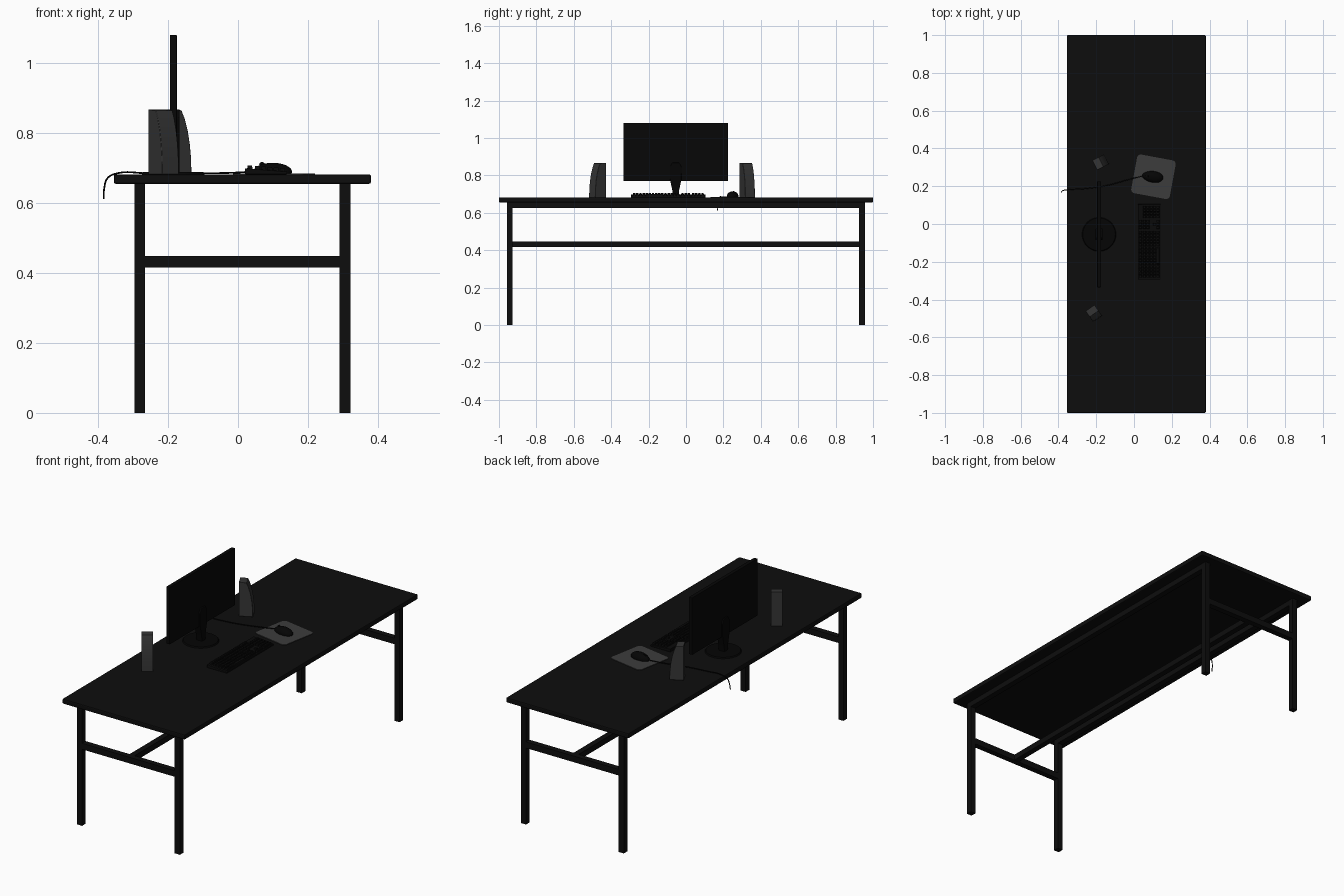
import bpy, bmesh
from math import radians
from mathutils import Matrix, Vector

if "Cube" in bpy.data.objects:
    bpy.data.objects.remove(bpy.data.objects["Cube"], do_unlink=True)


def material(name, value):
    m = bpy.data.materials.new(name)
    m.use_nodes = True
    color = (value, value, value, 1)
    m.diffuse_color = color
    m.node_tree.nodes["Principled BSDF"].inputs["Base Color"].default_value = color
    return m


desk_black = material("desk black", 0.004)
screen_black = material("screen black", 0.002)
device_black = material("device black", 0.0015)
key_black = material("key black", 0.003)
speaker_grey = material("speaker grey", 0.035)
pad_grey = material("pad grey", 0.045)


def finish(name, bm, mat, loc=(0, 0, 0), turn=0, bevel=0, smooth=False):
    bmesh.ops.recalc_face_normals(bm, faces=bm.faces)
    me = bpy.data.meshes.new(name)
    bm.to_mesh(me)
    bm.free()
    me.materials.append(mat)
    ob = bpy.data.objects.new(name, me)
    bpy.context.collection.objects.link(ob)
    ob.location = loc
    ob.rotation_euler.z = radians(turn)
    if bevel:
        mod = ob.modifiers.new("Bevel", "BEVEL")
        mod.width = bevel
        mod.segments = 2
    if smooth:
        bpy.ops.object.select_all(action="DESELECT")
        ob.select_set(True)
        bpy.context.view_layer.objects.active = ob
        bpy.ops.object.shade_smooth_by_angle(angle=radians(35))
    return ob


def add_box(bm, lo, hi, taper=1):
    lo, hi = Vector(lo), Vector(hi)
    mat = Matrix.Translation((lo + hi) / 2) @ Matrix.Diagonal((*(hi - lo), 1))
    verts = bmesh.ops.create_cube(bm, size=1)["verts"]
    for v in verts:
        if v.co.z > 0:
            v.co.x *= taper
            v.co.y *= taper
        v.co = mat @ v.co


def box(name, lo, hi, mat, bevel=0):
    bm = bmesh.new()
    add_box(bm, lo, hi)
    return finish(name, bm, mat, bevel=bevel)


def prism(name, profile, width, mat, loc, turn=0, bevel=0, smooth=False):
    # Profile in the local XZ plane, extruded along local Y
    bm = bmesh.new()
    face = bm.faces.new([bm.verts.new((x, -width / 2, z)) for x, z in profile])
    out = bmesh.ops.extrude_face_region(bm, geom=[face])["geom"]
    bmesh.ops.translate(bm, vec=(0, width, 0),
                        verts=[g for g in out if isinstance(g, bmesh.types.BMVert)])
    return finish(name, bm, mat, loc, turn, bevel, smooth)


# Desk: top, legs, long rails and stretchers
TOP = 0.682
box("desk_top", (-0.355, -1, 0.655), (0.38, 1, TOP), desk_black, 0.005)
for side, x in (("right", -0.281), ("left", 0.306)):
    for end, y in (("front", -0.942), ("back", 0.941)):
        box(f"{end}_{side}_leg", (x - 0.0155, y - 0.0155, 0),
            (x + 0.0155, y + 0.0155, 0.656), desk_black)
    box(f"{side}_top_rail", (x - 0.0155, -0.927, 0.625),
        (x + 0.0155, 0.926, 0.656), desk_black)
for end, y in (("front", -0.942), ("back", 0.941)):
    box(f"{end}_stretcher", (-0.266, y - 0.0155, 0.415),
        (0.291, y + 0.0155, 0.448), desk_black)
box("long_stretcher", (-0.003, -0.927, 0.416), (0.028, 0.926, 0.447), desk_black)

# Monitor: panel, neck and round foot
MX, MY = -0.185, -0.055
box("monitor_panel", (MX - 0.01, MY - 0.28, 0.77), (MX + 0.01, MY + 0.28, 1.08),
    screen_black, 0.002)
neck = [(-0.014, TOP), (0.014, TOP), (0.018, 0.72), (0.03, 0.775), (0.031, 0.845),
        (0.018, 0.868), (-0.018, 0.868), (-0.031, 0.845), (-0.03, 0.775), (-0.018, 0.72)]
prism("monitor_neck", neck, 0.036, device_black, (MX, MY, 0), 90, 0.003)
bm = bmesh.new()
bmesh.ops.create_cone(bm, cap_ends=True, segments=48, radius1=0.09, radius2=0.086, depth=0.006)
finish("monitor_foot", bm, device_black, (MX, MY, TOP + 0.003), smooth=True)

# Speakers with a front that curves backward toward the top
shell = [(-0.035, 0), (0.035, 0), (0.034, 0.045), (0.03, 0.085), (0.023, 0.125),
         (0.013, 0.16), (0.003, 0.183), (-0.035, 0.185)]
for name, x, y, turn in (("right", -0.213, -0.473, -55), ("left", -0.177, 0.327, 27)):
    prism(f"{name}_speaker", shell, 0.058, speaker_grey, (x, y, TOP), turn, 0.0015, True)

# Keyboard: wedge body and rows of tapered keys
KY = -0.095
body = [(0.02, TOP), (0.14, TOP), (0.14, 0.69), (0.02, 0.699)]
prism("keyboard_body", body, 0.4, key_black, (0, KY, 0), 0, 0.002)
bm = bmesh.new()
blocks = [(-0.285, 15), (-0.027, 3), (0.03, 4)]
pitch, gap = 0.0167, 0.0012
for row in range(6):
    x = 0.026 + row * 0.0178 + (0.004 if row else 0)
    z = 0.6975 - row * 0.0013
    for block, (start, count) in enumerate(blocks):
        if block == 1 and row == 3 or block == 2 and row == 0:
            continue
        for col in range(count):
            if row == 5 and block == 0 and 4 < col < 10:
                continue
            if block == 1 and row == 4 and col != 1:
                continue
            span = 6 if row == 5 and block == 0 and col == 4 else 1
            y = start + col * pitch
            add_box(bm, (x, y + gap, z - 0.002),
                    (x + 0.0155, y + span * pitch - gap, z + 0.0095), 0.84)
finish("keyboard_keys", bm, key_black)

# Mouse pad with rounded corners
bm = bmesh.new()
add_box(bm, (-0.104, -0.104, 0), (0.104, 0.104, 0.003))
corners = [e for e in bm.edges if abs(e.verts[0].co.z - e.verts[1].co.z) > 0.001]
bmesh.ops.bevel(bm, geom=corners, offset=0.02, segments=6, profile=0.5, affect="EDGES")
finish("mouse_pad", bm, pad_grey, (0.103, 0.25, TOP), -10.5)

# Mouse: flat-bottomed dome with a scroll wheel
bm = bmesh.new()
bmesh.ops.create_uvsphere(bm, u_segments=32, v_segments=16, radius=1)
for v in bm.verts:
    v.co = Vector((v.co.x * 0.056, v.co.y * (0.03 + 0.003 * v.co.x), v.co.z * 0.026))
cut = bmesh.ops.bisect_plane(bm, geom=bm.verts[:] + bm.edges[:] + bm.faces[:],
                             plane_co=(0, 0, -0.004), plane_no=(0, 0, -1), clear_outer=True)
bmesh.ops.holes_fill(bm, edges=[g for g in cut["geom_cut"] if isinstance(g, bmesh.types.BMEdge)])
finish("mouse_body", bm, device_black, (0.099, 0.25, TOP + 0.007), -8, smooth=True)
bm = bmesh.new()
bmesh.ops.create_cone(bm, cap_ends=True, segments=20, radius1=0.008, radius2=0.008, depth=0.006,
                      matrix=Matrix.Rotation(radians(90), 4, "X"))
finish("mouse_wheel", bm, key_black, (0.069, 0.254, TOP + 0.027), -8, smooth=True)

# Mouse cable running over the edge of the desk
curve = bpy.data.curves.new("mouse_cable", "CURVE")
curve.dimensions = "3D"
curve.bevel_depth = 0.0025
curve.bevel_resolution = 2
curve.resolution_u = 6
path = [(0.05, 0.255, 0.69), (-0.03, 0.235, 0.686), (-0.14, 0.205, 0.685), (-0.26, 0.187, 0.685),
        (-0.345, 0.182, 0.685), (-0.373, 0.178, 0.671), (-0.382, 0.173, 0.645), (-0.384, 0.168, 0.612)]
spline = curve.splines.new("BEZIER")
spline.bezier_points.add(len(path) - 1)
for point, co in zip(spline.bezier_points, path):
    point.co = co
    point.handle_left_type = point.handle_right_type = "AUTO"
curve.use_fill_caps = True
curve.materials.append(device_black)
bpy.context.collection.objects.link(bpy.data.objects.new("mouse_cable", curve))
